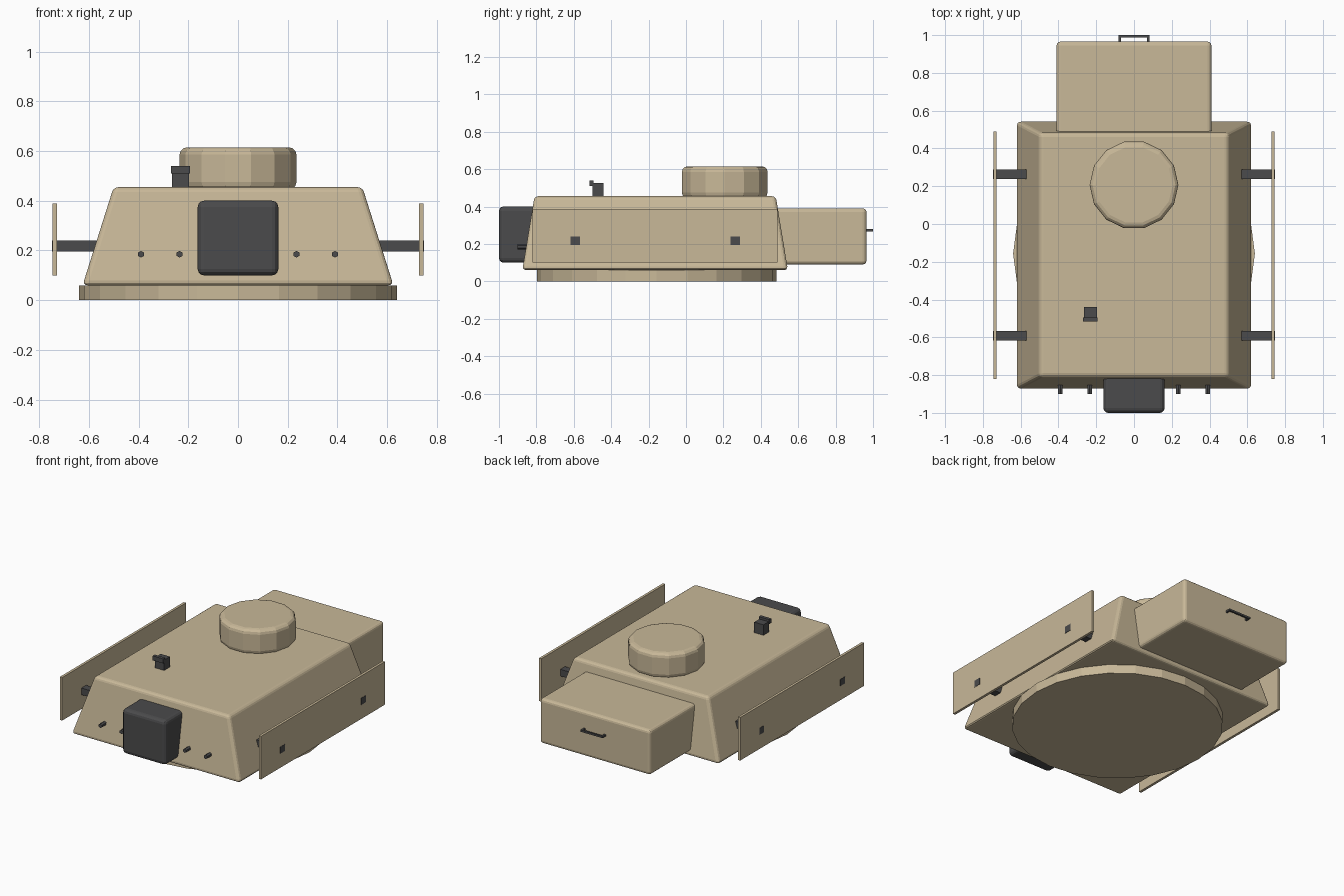
import bpy, bmesh, math
from mathutils import Matrix, Vector

cube = bpy.data.objects.get("Cube")
if cube:
    bpy.data.objects.remove(cube, do_unlink=True)


def material(name, rgb):
    mat = bpy.data.materials.new(name)
    mat.use_nodes = True
    mat.diffuse_color = (*rgb, 1)
    mat.node_tree.nodes["Principled BSDF"].inputs["Base Color"].default_value = (*rgb, 1)
    return mat


TAN = material("desert tan", (0.58, 0.48, 0.315))
DARK = material("dark grey metal", (0.07, 0.07, 0.072))


def finish(name, bm, mat, bevel=0, segments=3):
    bmesh.ops.recalc_face_normals(bm, faces=bm.faces)
    mesh = bpy.data.meshes.new(name)
    bm.to_mesh(mesh)
    bm.free()
    mesh.materials.append(mat)
    obj = bpy.data.objects.new(name, mesh)
    bpy.context.collection.objects.link(obj)
    if bevel:
        mod = obj.modifiers.new("Rounded edges", "BEVEL")
        mod.width = bevel
        mod.segments = segments
        mod.limit_method = "ANGLE"
        mod.angle_limit = math.radians(40)
    return obj


def box(name, low, high, mat, bevel=0, inset=(0, 0)):
    """Box between two corners; inset pulls the top edges inward."""
    low, high = Vector(low), Vector(high)
    mid, size = (low + high) / 2, high - low
    bm = bmesh.new()
    bmesh.ops.create_cube(bm, size=1)
    for v in bm.verts:
        if v.co.z > 0:
            v.co.x *= 1 - 2 * inset[0] / size.x
            v.co.y *= 1 - 2 * inset[1] / size.y
        v.co = mid + v.co * size
    return finish(name, bm, mat, bevel)


def cylinder(name, centre, radius, depth, sides, mat, bevel=0, axis="Z", turn=0):
    bm = bmesh.new()
    bmesh.ops.create_cone(bm, cap_ends=True, segments=sides,
                          radius1=radius, radius2=radius, depth=depth)
    rot = Matrix.Rotation(math.radians(turn), 4, "Z")
    if axis == "Y":
        rot = Matrix.Rotation(math.pi / 2, 4, "X") @ rot
    bm.transform(Matrix.Translation(centre) @ rot)
    return finish(name, bm, mat, bevel)


# Turret ring and sloped armour body
cylinder("turret_ring", (0, -0.157, 0.03), 0.64, 0.06, 24, TAN)
box("turret_body", (-0.625, -0.875, 0.06), (0.625, 0.545, 0.455), TAN, 0.02, (0.125, 0.065))

# Rear stowage box with its grab handle
box("rear_box", (-0.41, 0.44, 0.09), (0.41, 0.965, 0.39), TAN, 0.02)
box("handle_bar", (-0.082, 0.988, 0.267), (0.082, 1.0, 0.279), DARK)
for side, label in ((1, "left"), (-1, "right")):
    x = side * 0.076
    box(f"handle_post_{label}", (x - 0.006, 0.955, 0.267), (x + 0.006, 0.99, 0.279), DARK)

# Commander's hatch drum
cylinder("cupola", (0, 0.207, 0.53), 0.235, 0.17, 14, TAN, 0.03, turn=90 + 180 / 7)

# Gun mantlet and the bolts beside it
box("gun_mantlet", (-0.162, -1.0, 0.1), (0.162, -0.78, 0.4), DARK, 0.025)
for side, label in ((1, "left"), (-1, "right")):
    for i, x in enumerate((0.235, 0.39)):
        cylinder(f"front_bolt_{label}_{i + 1}", (side * x, -0.865, 0.185),
                 0.0135, 0.07, 6, DARK, axis="Y")

# Periscope on the roof
box("periscope_base", (-0.265, -0.5, 0.45), (-0.197, -0.44, 0.525), DARK)
box("periscope_head", (-0.27, -0.517, 0.51), (-0.193, -0.495, 0.54), DARK)

# Side skirt plates carried on brackets
for side, label in ((1, "left"), (-1, "right")):
    x1, x2 = sorted((side * 0.728, side * 0.745))
    box(f"side_plate_{label}", (x1, -0.82, 0.1), (x2, 0.49, 0.388), TAN)
    for y, end in ((-0.592, "front"), (0.264, "rear")):
        b1, b2 = sorted((side * 0.54, side * 0.747))
        box(f"bracket_{end}_{label}", (b1, y - 0.025, 0.195), (b2, y + 0.025, 0.24), DARK)
